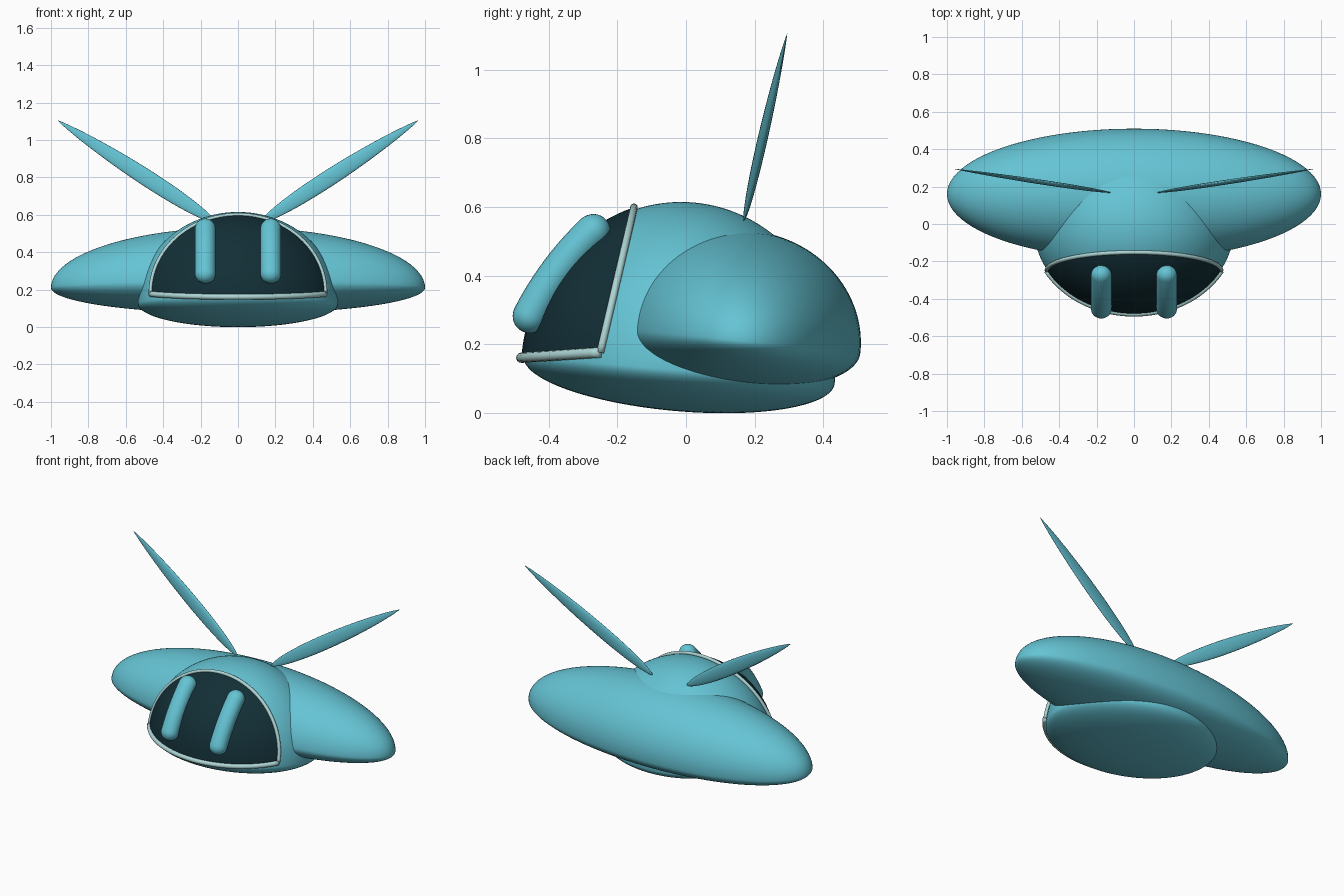
import bpy, bmesh, math
from mathutils import Vector, Matrix

if "Cube" in bpy.data.objects:
    bpy.data.objects.remove(bpy.data.objects["Cube"])


def material(name, color):
    m = bpy.data.materials.new(name)
    m.diffuse_color = (*color, 1)
    m.use_nodes = True
    m.node_tree.nodes["Principled BSDF"].inputs["Base Color"].default_value = m.diffuse_color
    return m


TEAL = material("teal shell", (0.13, 0.55, 0.66))
DARK = material("dark glass", (0.006, 0.028, 0.037))
PALE = material("pale trim", (0.42, 0.66, 0.66))


def finish(bm, name, mat):
    bmesh.ops.recalc_face_normals(bm, faces=bm.faces)
    me = bpy.data.meshes.new(name)
    bm.to_mesh(me)
    bm.free()
    me.materials.append(mat)
    me.polygons.foreach_set("use_smooth", [True] * len(me.polygons))
    ob = bpy.data.objects.new(name, me)
    bpy.context.collection.objects.link(ob)
    return ob


def dome(center, rx, ry, up, down, tilt, segs=96, rings=64):
    """Ellipsoid with a tall upper half and a shallow lower half, nose up."""
    bm = bmesh.new()
    bmesh.ops.create_uvsphere(bm, u_segments=segs, v_segments=rings, radius=1)
    for v in bm.verts:
        v.co = Vector((v.co.x * rx, v.co.y * ry, v.co.z * (up if v.co.z > 0 else down)))
    bm.transform(Matrix.Translation(center) @ Matrix.Rotation(-tilt, 4, 'X'))
    return bm


def sweep(name, path, radii, side, mat, n=20):
    """Elliptical rings along a path; radii are (along side axis, across it)."""
    bm = bmesh.new()
    rings = []
    for i, p in enumerate(path):
        t = (path[min(i + 1, len(path) - 1)] - path[max(i - 1, 0)]).normalized()
        u = (side - t * side.dot(t)).normalized()
        w = t.cross(u)
        a, b = radii[i]
        rings.append([bm.verts.new(p + u * a * math.cos(k * math.tau / n)
                                   + w * b * math.sin(k * math.tau / n)) for k in range(n)])
    for r, s in zip(rings, rings[1:]):
        for k in range(n):
            bm.faces.new((r[k], r[(k + 1) % n], s[(k + 1) % n], s[k]))
    bm.faces.new(rings[0])
    bm.faces.new(rings[-1])
    return finish(bm, name, mat)


# Main body and broad wing
BC, BR, BT = Vector((0, -0.02, 0.125)), Vector((0.535, 0.455, 0.49)), 0.087
finish(dome(BC, *BR, 0.12, BT), "body", TEAL)
finish(dome(Vector((0, 0.16, 0.21)), 1.0, 0.35, 0.322, 0.135, 0.1), "wing", TEAL)

# Windscreen: slightly larger dome trimmed by a rear plane and a sill plane
GROW = 1.014
corner = Vector((0, -0.25, 0.176))
back_dir = Vector((0, 0.1, 0.43)).normalized()      # up along the rear plane
sill_dir = Vector((0, -0.24, -0.016)).normalized()  # forward along the sill
X = Vector((1, 0, 0))
back_n, sill_n = X.cross(back_dir), X.cross(sill_dir)
if back_n.y < 0:
    back_n = -back_n
if sill_n.z > 0:
    sill_n = -sill_n
bm = dome(BC, *(BR * GROW), 0.12 * GROW, BT)
for normal in (back_n, sill_n):
    bmesh.ops.bisect_plane(bm, geom=bm.verts[:] + bm.edges[:] + bm.faces[:],
                           plane_co=corner, plane_no=normal, clear_outer=True)
finish(bm, "windscreen", DARK)


def hit(origin, direction):
    """Point where a ray from inside leaves the windscreen dome."""
    rot = Matrix.Rotation(BT, 3, 'X')
    scale = Matrix.Diagonal(BR * GROW).inverted()
    o, d = scale @ (rot @ (origin - BC)), scale @ (rot @ direction)
    a, b, c = d.dot(d), o.dot(d), o.dot(o) - 1
    return origin + direction * ((-b + math.sqrt(b * b - a * c)) / a)


# Pale trim along both windscreen edges
for name, axis, normal, r in (("arch_trim", back_dir, back_n, 0.011),
                              ("sill_trim", sill_dir, sill_n, 0.015)):
    path = [hit(corner, X * math.cos(k * math.pi / 64) + axis * math.sin(k * math.pi / 64))
            for k in range(65)]
    sweep(name, path, [(r, r)] * 65, normal, PALE, 12)

# Mirrored pairs: bent capsule eyes and leaf-shaped antennae
for s, label in ((-1, "left"), (1, "right")):
    p0, p1, p2 = (Vector((s * 0.175, y, z)) for y, z in
                  ((-0.476, 0.237), (-0.393, 0.424), (-0.233, 0.563)))
    path, radii = [], []
    for k in range(41):
        t = 0.5 - 0.5 * math.cos(math.pi * k / 40)
        path.append(p0 * (1 - t) ** 2 + p1 * 2 * t * (1 - t) + p2 * t * t)
        e = max(0, 1 - min(t, 1 - t) / 0.126)
        r = max(0.0005, math.sqrt(max(0, 1 - e * e)))
        radii.append((0.055 * r, 0.051 * r))
    sweep(label + "_eye", path, radii, X, TEAL, 24)

    base, tip = Vector((s * 0.125, 0.168, 0.562)), Vector((s * 0.965, 0.295, 1.105))
    path, radii = [], []
    for k in range(41):
        t = 0.5 - 0.5 * math.cos(math.pi * k / 40)
        path.append(base.lerp(tip, t))
        f = max(0.005, 1.56 * t ** 0.55 * (1 - t) ** 0.8 * 1.08)
        radii.append((0.018 * f, 0.066 * f))
    sweep(label + "_antenna", path, radii, Vector((0, 1, 0)), TEAL, 24)
